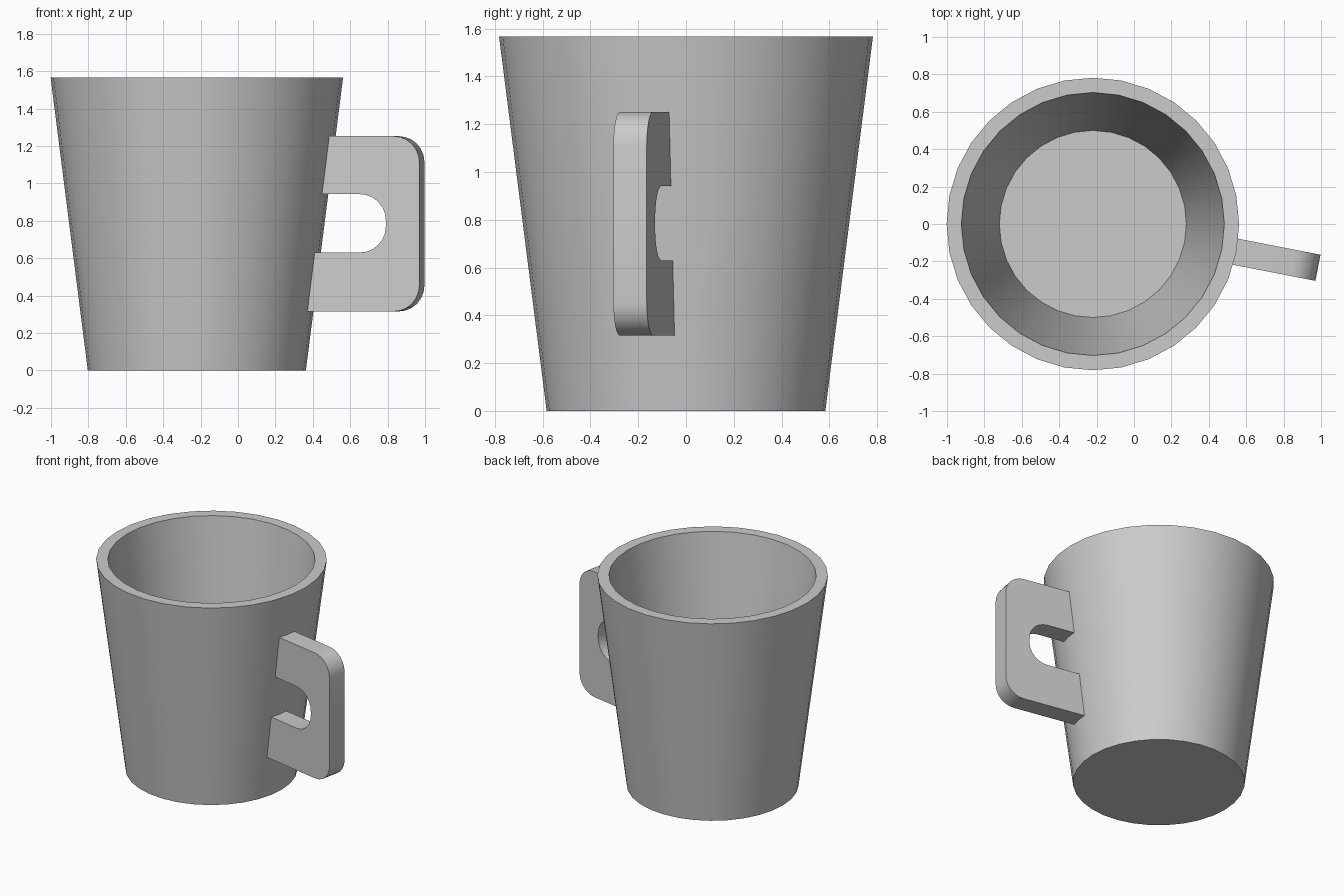
import bpy, bmesh
from math import sin, cos, pi, radians
from mathutils import Matrix, Vector

if "Cube" in bpy.data.objects:
    bpy.data.objects.remove(bpy.data.objects["Cube"])

CUP_X, SIDES = -0.22, 32
HANDLE_ANGLE = radians(-11)
HANDLE_WIDTH = 0.142


def finish(bm, name):
    bmesh.ops.recalc_face_normals(bm, faces=bm.faces[:])
    mesh = bpy.data.meshes.new(name)
    bm.to_mesh(mesh)
    bm.free()
    obj = bpy.data.objects.new(name, mesh)
    obj.location.x = CUP_X
    bpy.context.collection.objects.link(obj)
    bpy.ops.object.select_all(action='DESELECT')
    obj.select_set(True)
    bpy.context.view_layer.objects.active = obj
    bpy.ops.object.shade_smooth_by_angle(angle=radians(30))
    return obj


def arc(cx, cz, r, a0, a1, n=6):
    angles = [radians(a0 + (a1 - a0) * i / n) for i in range(n + 1)]
    return [(cx + r * cos(a), cz + r * sin(a)) for a in angles]


# Tapered cup body: rings from outer base, over the rim, to the inner floor
bm = bmesh.new()
rings = []
for r, z in [(0.583, 0), (0.782, 1.566), (0.703, 1.566), (0.5, 0.08)]:
    rings.append([bm.verts.new((r * cos(2 * pi * i / SIDES), r * sin(2 * pi * i / SIDES), z))
                  for i in range(SIDES)])
for a, b in zip(rings, rings[1:]):
    for i in range(SIDES):
        j = (i + 1) % SIDES
        bm.faces.new((a[i], a[j], b[j], b[i]))
bm.faces.new(rings[0])
bm.faces.new(rings[-1])
finish(bm, "cup_body")


# Handle: C-shaped outline with rounded corners, its ends sunk into the wall
def wall(z):
    return 0.55 + 0.127 * z


outer = ([(wall(0.315), 0.315)] + arc(1.086, 0.455, 0.14, -90, 0)
         + arc(1.086, 1.112, 0.14, 0, 90) + [(wall(1.252), 1.252)])
inner = ([(wall(0.942), 0.942)] + arc(0.903, 0.802, 0.14, 90, 0)
         + arc(0.903, 0.77, 0.14, 0, -90) + [(wall(0.63), 0.63)])
bm = bmesh.new()
face = bm.faces.new([bm.verts.new((r, -HANDLE_WIDTH / 2, z)) for r, z in outer + inner])
extruded = bmesh.ops.extrude_face_region(bm, geom=[face], use_keep_orig=True)
moved = [g for g in extruded["geom"] if isinstance(g, bmesh.types.BMVert)]
bmesh.ops.translate(bm, verts=moved, vec=Vector((0, HANDLE_WIDTH, 0)))
bmesh.ops.rotate(bm, verts=bm.verts[:], cent=(0, 0, 0),
                 matrix=Matrix.Rotation(HANDLE_ANGLE, 3, 'Z'))
finish(bm, "handle")
